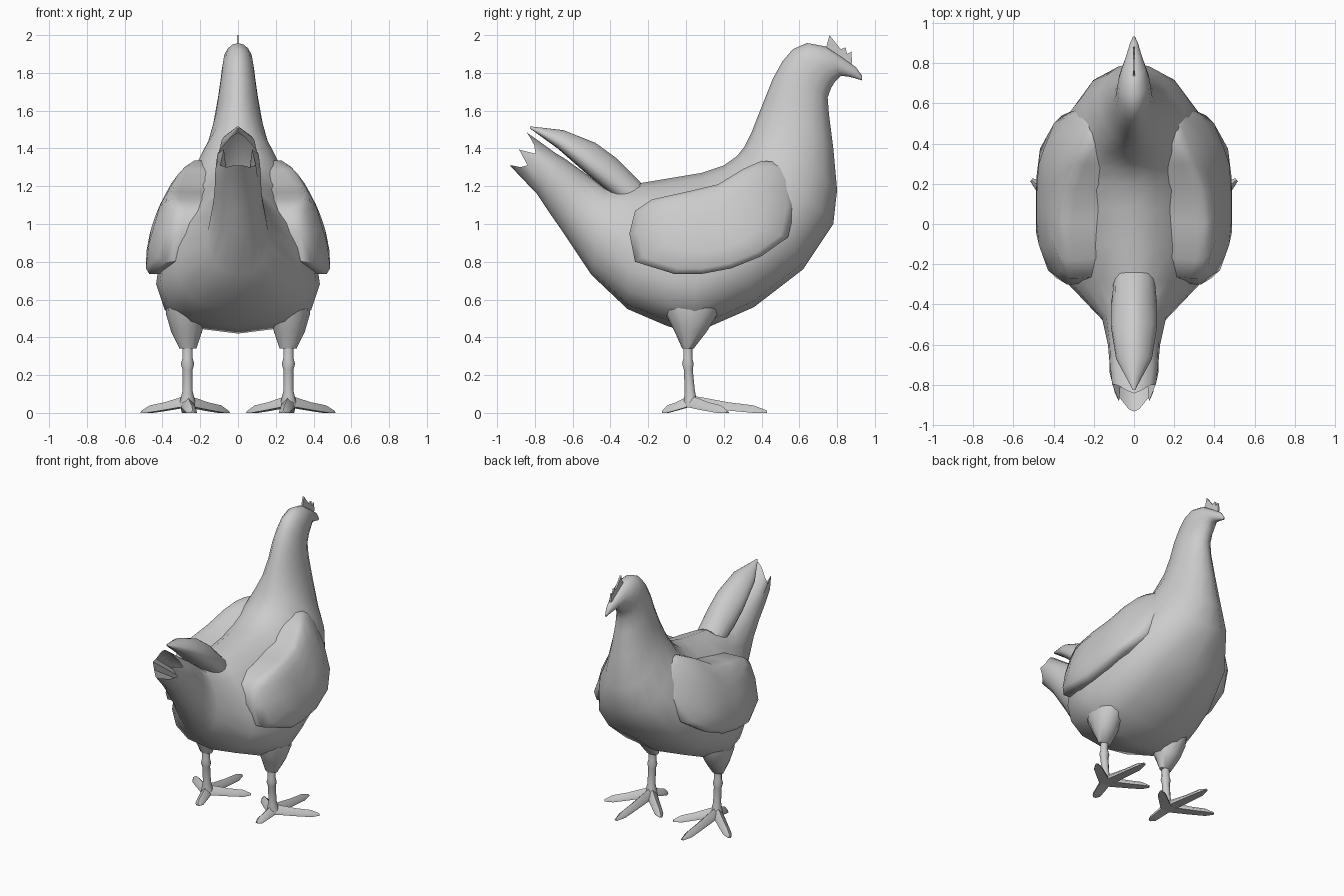
import bpy, bmesh
from math import sin, cos, pi
from mathutils import Vector


def skin(name, rings, angle=45, mirror=False):
    """Bridge equal-length rings of points and cap both ends."""
    bm = bmesh.new()
    loops = [[bm.verts.new(p) for p in r] for r in rings]
    n = len(loops[0])
    for a, b in zip(loops, loops[1:]):
        for i in range(n):
            j = (i + 1) % n
            bm.faces.new((a[i], a[j], b[j], b[i]))
    bm.faces.new(loops[0][::-1])
    bm.faces.new(loops[-1])
    bmesh.ops.recalc_face_normals(bm, faces=bm.faces)
    me = bpy.data.meshes.new(name)
    bm.to_mesh(me)
    bm.free()
    ob = bpy.data.objects.new(name, me)
    bpy.context.collection.objects.link(ob)
    bpy.ops.object.select_all(action='DESELECT')
    ob.select_set(True)
    bpy.context.view_layer.objects.active = ob
    bpy.ops.object.shade_smooth_by_angle(angle=angle * pi / 180)
    if mirror:
        ob.modifiers.new("mirror", 'MIRROR').use_axis[0] = True
    return ob


def section(ty, tz, by, bz, w, k=0.0, n=16):
    """Pear-shaped ring between a top and a bottom point on the centre plane."""
    pts = []
    for i in range(n):
        t = 2 * pi * i / n
        s, c = sin(t), cos(t)
        e = 0.75 if c < 0 and k > 0.25 else 1.0
        x = w * abs(s) ** e * (1 - k * c) * (1 if s >= 0 else -1)
        f = (1 + c) / 2
        pts.append((x, by + (ty - by) * f, bz + (tz - bz) * f))
    return pts


def column(stations, n=12):
    """Horizontal oval rings: centre x, y, z and the two radii."""
    return [[(x + rx * cos(2 * pi * i / n), y + ry * sin(2 * pi * i / n), z)
             for i in range(n)] for x, y, z, rx, ry in stations]


# Body, neck, head and beak in one loft from tail to beak tip
body = [
    (-.64, 1.345, -.73, 1.07, .122, -.12), (-.55, 1.28, -.65, .955, .13, -.05),
    (-.43, 1.19, -.50, .73, .16, .15), (-.28, 1.21, -.31, .55, .31, .3),
    (-.10, 1.24, -.10, .46, .39, .32), (.08, 1.27, .04, .42, .41, .32),
    (.20, 1.31, .20, .49, .40, .32), (.27, 1.36, .36, .56, .38, .32),
    (.31, 1.41, .62, .76, .33, .28), (.345, 1.48, .78, 1.0, .25, .2),
    (.38, 1.57, .80, 1.18, .175, .15), (.42, 1.67, .78, 1.40, .13, .1),
    (.46, 1.77, .757, 1.58, .105), (.51, 1.86, .75, 1.67, .092),
    (.565, 1.925, .768, 1.72, .085), (.64, 1.958, .79, 1.755, .078),
    (.74, 1.94, .82, 1.785, .058), (.83, 1.88, .86, 1.78, .036),
    (.90, 1.83, .90, 1.77, .02), (.932, 1.785, .932, 1.76, .005)]
rings = [section(*s) for s in body]

# Tail end: jagged feather tips around a hollow
reach = [1, .8, .4, .15, .95, .25, .5, .9, 1, .9, .5, .25, .95, .15, .4, .8]
end = section(-.755, 1.415, -.845, 1.24, .12, -.12)
jagged = [(x * (1 - .4 * r), y - .088 * r, z + .07 * r)
          for (x, y, z), r in zip(end, reach)]
hollow = section(-.55, 1.20, -.57, 1.10, .05)
skin("body", [hollow, jagged, end_ring := section(-.69, 1.375, -.79, 1.16, .121, -.12)]
     + rings, 60)

# Long upper tail feather
plume = [(-.24, 1.22, -.28, 1.05, .10), (-.37, 1.35, -.41, 1.17, .11, .3),
         (-.48, 1.43, -.52, 1.26, .11, .3), (-.65, 1.497, -.68, 1.40, .085, .3),
         (-.825, 1.517, -.825, 1.505, .006)]
skin("upper_tail_feather", [section(*s) for s in plume], 45)

# Comb: thin jagged blade on the head
comb = [(.70, 1.92), (.745, 1.945), (.76, 2.0), (.795, 1.955), (.82, 1.925),
        (.845, 1.935), (.852, 1.90), (.875, 1.912), (.88, 1.85), (.80, 1.84)]
skin("comb", [[(x, y, z) for y, z in comb] for x in (-.006, .006)], 30)

# Wings: domed pads that lean out along the sides of the body
outline = [(-.30, .95), (-.27, 1.07), (-.18, 1.13), (0, 1.17), (.17, 1.21),
           (.30, 1.29), (.40, 1.335), (.52, 1.325), (.57, 1.25), (.58, 1.10),
           (.54, .93), (.40, .83), (.24, .765), (.08, .735), (-.06, .735),
           (-.27, .80)]


def wing_point(y, z, scale, dx):
    y, z = .14 + (y - .14) * scale, 1.03 + (z - 1.03) * scale
    x = .46 - .6 * (z - .73) ** 2
    x -= 1.7 * max(0, -y - .05) ** 2 + 1.3 * max(0, y - .28) ** 2
    return (x + dx, y, z)


skin("wing", [[wing_point(y, z, s, dx - (.05 if z > 1 and dx < -.1 else 0))
               for y, z in outline] for s, dx in
              [(.97, -.12), (1, -.03), (1, .01), (.9, .028), (.6, .034), (.25, .036)]],
     60, True)

# Thighs, and shanks with a knuckle
skin("thigh", column([(.265, .01, .34, .045, .03), (.272, .025, .43, .082, .085),
                      (.275, .03, .52, .105, .135), (.27, .03, .62, .115, .16),
                      (.24, .03, .75, .10, .16)]), 60, True)
skin("shank", column([(.267, .01, .36, .027, .025), (.267, .01, .29, .027, .025),
                      (.267, .01, .26, .035, .032), (.267, .012, .23, .027, .025),
                      (.267, .02, .12, .026, .028), (.267, .025, .04, .045, .04)], 10),
     60, True)

# Toes: three forward and one back, arched up towards the ankle
ankle = Vector((.267, .02, 0))
toes = {"middle_toe": (.27, .43), "outer_toe": (.51, .22),
        "inner_toe": (.05, .22), "back_toe": (.24, -.125)}
for name, (tx, ty) in toes.items():
    d = Vector((tx, ty, 0)) - ankle
    side = Vector((-d.y, d.x, 0)).normalized()
    rings = []
    for f, w, low, high in [(-.05, .03, .03, .09), (.12, .036, .028, .085),
                            (.5, .032, .012, .056), (.82, .028, 0, .04),
                            (1, .01, 0, .012)]:
        c = ankle + d * f
        rings.append([c + side * w * a + Vector((0, 0, low + (high - low) * b))
                      for a, b in [(-1, 0), (-.9, .4), (0, 1), (.9, .4), (1, 0)]])
    skin(name, rings, 50, True)
